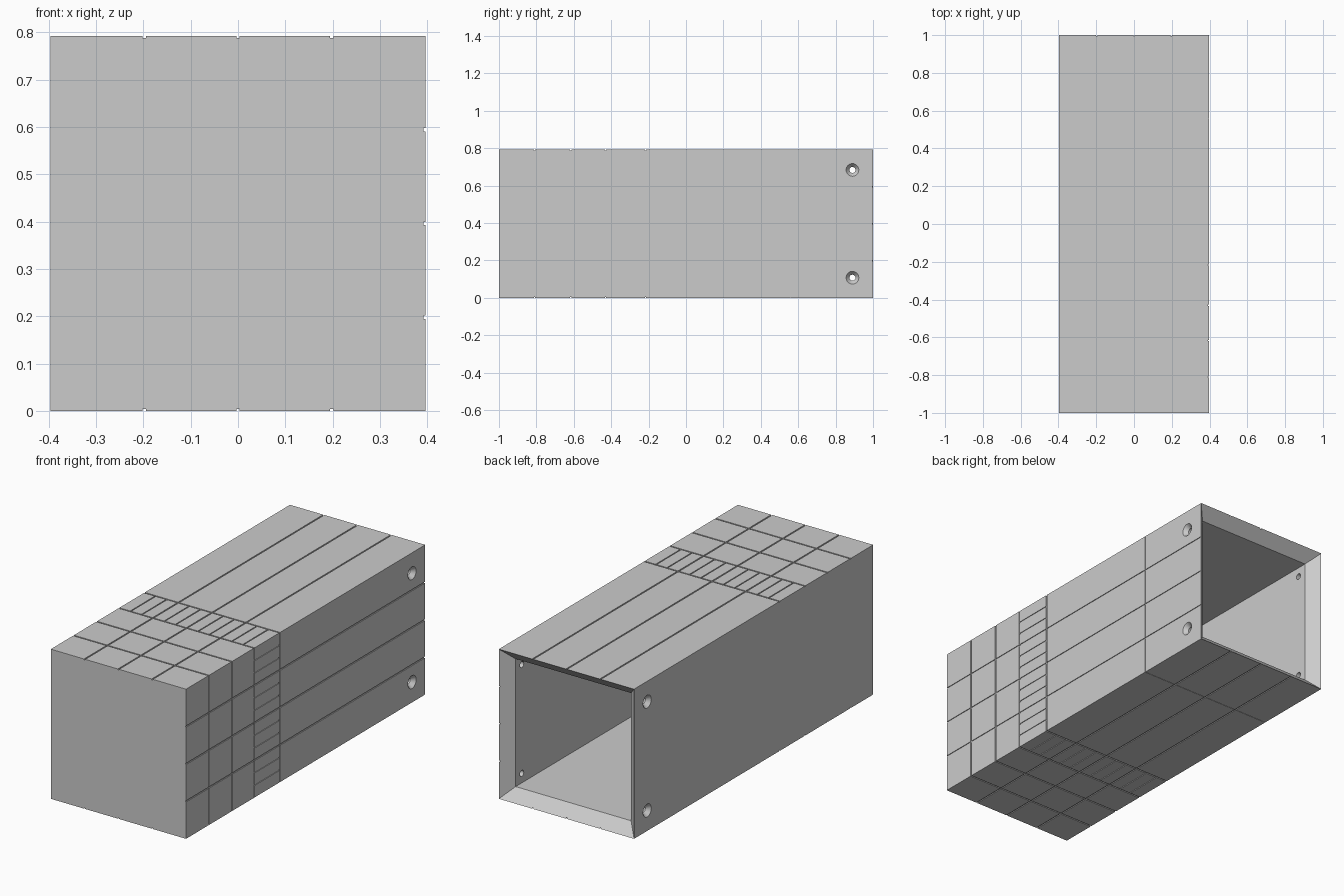
import bpy, bmesh, math
from mathutils import Vector

if "Cube" in bpy.data.objects:
    bpy.data.objects.remove(bpy.data.objects["Cube"])

HALF = 0.396           # half the width and height
WALL = 0.058           # wall thickness and rim chamfer
GROOVE, DEPTH = 0.007, 0.004
BAND = (-0.43, -0.217)  # strip with the short dividers

grey = bpy.data.materials.new("light grey")
grey.use_nodes = True
grey.diffuse_color = (0.6, 0.6, 0.6, 1)
grey.node_tree.nodes["Principled BSDF"].inputs["Base Color"].default_value = (0.6, 0.6, 0.6, 1)


def new_object(name, bm):
    bmesh.ops.recalc_face_normals(bm, faces=bm.faces)
    mesh = bpy.data.meshes.new(name)
    bm.to_mesh(mesh)
    bm.free()
    mesh.materials.append(grey)
    ob = bpy.data.objects.new(name, mesh)
    bpy.context.collection.objects.link(ob)
    return ob


def loft(bm, rings):
    """Skin a list of equal point rings and cap both ends."""
    loops = [[bm.verts.new(p) for p in ring] for ring in rings]
    n = len(loops[0])
    for a, b in zip(loops, loops[1:]):
        for i in range(n):
            j = (i + 1) % n
            bm.faces.new((a[i], a[j], b[j], b[i]))
    bm.faces.new(loops[0])
    bm.faces.new(loops[-1])


def box(bm, lo, hi):
    rect = lambda z: [(lo[0], lo[1], z), (hi[0], lo[1], z), (hi[0], hi[1], z), (lo[0], hi[1], z)]
    loft(bm, [rect(lo[2]), rect(hi[2])])


def cut(body, bm):
    cutter = new_object("cutter", bm)
    cutter.hide_render = True
    mod = body.modifiers.new("cut", "BOOLEAN")
    mod.operation, mod.solver, mod.object = "DIFFERENCE", "EXACT", cutter
    bpy.context.view_layer.objects.active = body
    bpy.ops.object.modifier_apply(modifier=mod.name)
    bpy.data.objects.remove(cutter)


# Hollow box, open at the back with a chamfered rim
def square(s, y):
    return [(x * s, y, HALF + z * s) for x, z in ((-1, -1), (1, -1), (1, 1), (-1, 1))]


bm = bmesh.new()
inner = HALF - WALL
loft(bm, [square(HALF, -1), square(HALF, 1), square(inner, 1 - WALL), square(inner, WALL - 1)])
body = new_object("hollow_box", bm)

# Each grooved side: outward direction and the direction across it
SIDES = [(Vector((0, 0, 1)), Vector((1, 0, 0))),
         (Vector((1, 0, 0)), Vector((0, 0, 1))),
         (Vector((0, 0, -1)), Vector((1, 0, 0)))]
CENTRE = Vector((0, 0, HALF))


def groove(bm, side, across, along, depth):
    out, tangent = side
    corners = [CENTRE + out * d + tangent * a + Vector((0, y, 0))
               for d, a, y in zip((HALF - depth, HALF + 0.05), across, along)]
    box(bm, [min(c) for c in zip(*corners)], [max(c) for c in zip(*corners)])


def span(c, width=GROOVE):
    return c - width / 2, c + width / 2


for index, side in enumerate(SIDES):
    # Long grooves
    bm = bmesh.new()
    for k in (-1, 0, 1):
        groove(bm, side, span(k * HALF / 2), (-1.1, 1.1), DEPTH)
    cut(body, bm)
    # Cross grooves, with a fine seam on the right and underside
    bm = bmesh.new()
    for y in (-0.81, -0.617) + BAND:
        groove(bm, side, (-0.5, 0.5), span(y), DEPTH * 1.1)
    if index:
        groove(bm, side, (-0.5, 0.5), span(0.56, 0.002), DEPTH * 0.6)
    cut(body, bm)
    # Short dividers
    bm = bmesh.new()
    for k in range(-5, 6):
        if k % 3:
            groove(bm, side, span(k * HALF / 6, GROOVE * 0.8), BAND, DEPTH * 0.9)
    cut(body, bm)

# Countersunk screw holes near the open end
bm = bmesh.new()
for sx in (-1, 1):
    for z in (0.108, 0.684):
        rings = []
        for x, r in ((0.3, 0.016), (0.374, 0.016), (HALF, 0.034), (0.42, 0.034)):
            rings.append([(sx * x, 0.89 + r * math.cos(t), z + r * math.sin(t))
                          for t in (math.tau * i / 32 for i in range(32))])
        loft(bm, rings)
cut(body, bm)

# Smooth hole walls, sharp box edges
bpy.ops.object.select_all(action="DESELECT")
body.select_set(True)
bpy.context.view_layer.objects.active = body
bpy.ops.object.shade_smooth_by_angle(angle=math.radians(30))
